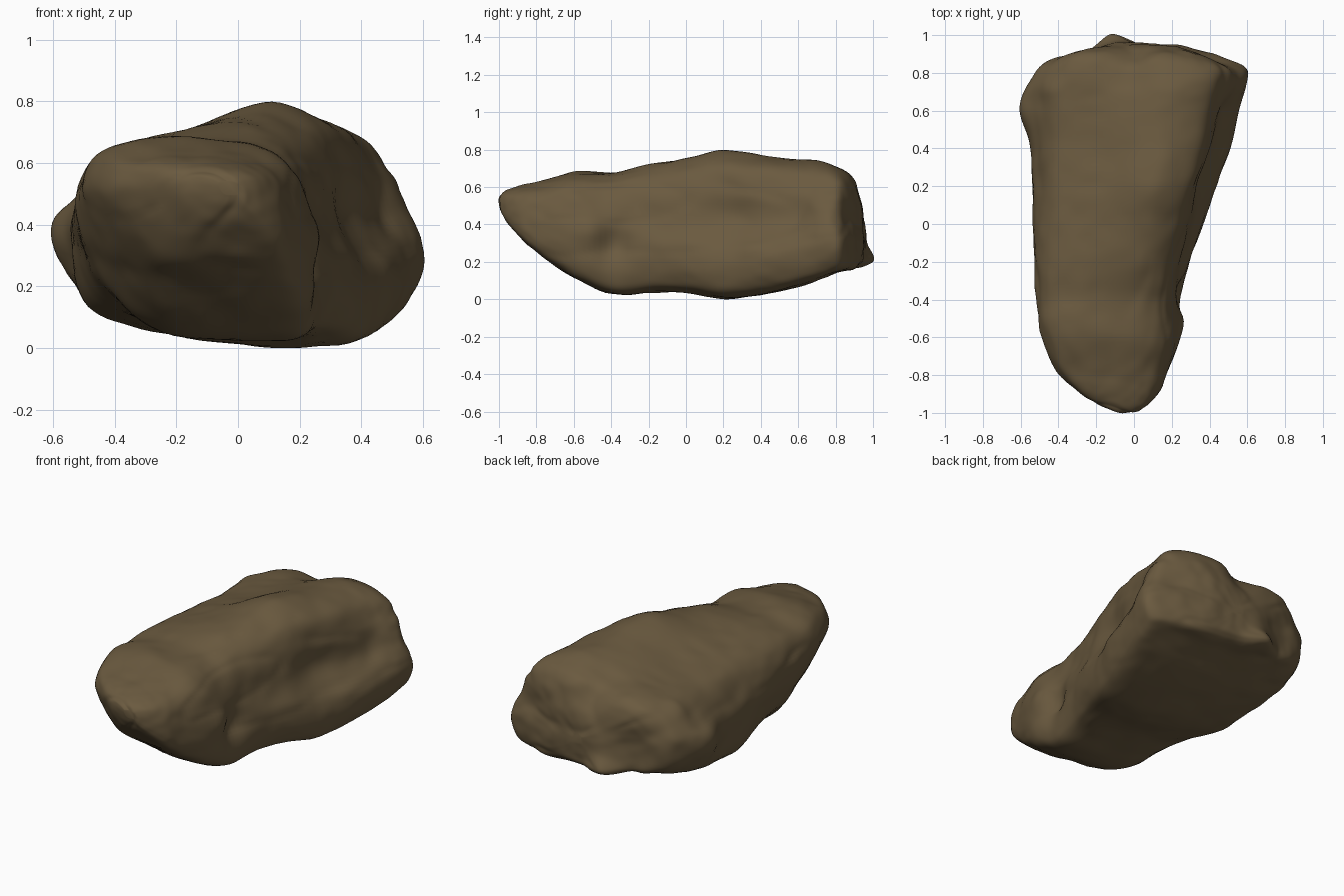
import bpy
import bmesh
import math
from mathutils import Matrix, Vector, noise

cube = bpy.data.objects.get("Cube")
if cube:
    bpy.data.objects.remove(cube, do_unlink=True)

AROUND, ALONG = 8, 7

# Cross-sections (x, z), one for the narrow end and one for the wide end
NARROW = [(-.525, .46), (-.51, .59), (-.43, .66), (-.26, .695), (0, .68), (.13, .64), (.21, .56),
          (.25, .42), (.265, .28), (.26, .13), (.2, .04), (0, .03), (-.25, .06), (-.42, .24)]
WIDE = [(-.56, .35), (-.52, .49), (-.42, .61), (-.17, .68), (.14, .78), (.36, .715), (.43, .58),
        (.45, .42), (.545, .27), (.53, .11), (.43, .025), (.1, .02), (-.27, .065), (-.5, .14)]

# Envelope along the length: y, left x, right x, bottom z, top z
ENVELOPE = [
    (-1, -.06, 0, .5, .545), (-.985, -.12, .03, .46, .57), (-.95, -.2, .08, .41, .59),
    (-.88, -.31, .14, .33, .61), (-.78, -.41, .18, .24, .635), (-.6, -.49, .24, .12, .685),
    (-.4, -.52, .25, .03, .69), (-.2, -.53, .295, .035, .735), (0, -.535, .37, .035, .765),
    (.2, -.54, .445, .005, .8), (.4, -.545, .515, .025, .775), (.6, -.56, .56, .07, .755),
    (.72, -.555, .59, .11, .745), (.82, -.51, .595, .145, .71), (.885, -.42, .47, .16, .67),
    (.92, -.31, .35, .18, .61), (.945, -.13, .24, .22, .5), (.95, .03, .09, .33, .38)]

# Local lumps and hollows: centre, pull vector, radius
LUMPS = [
    ((-.11, .92, .19), (-.01, .075, 0), .08),
    ((-.05, .9, .26), (0, .02, 0), .16),
    ((-.55, .6, .37), (-.05, 0, 0), .11),
    ((.25, -.51, .38), (.03, 0, 0), .09),
    ((.26, -.38, .3), (-.045, 0, 0), .08),
    ((.42, .24, .4), (-.035, 0, 0), .18),
    ((.5, .74, .46), (.06, 0, .01), .11),
    ((-.15, -.65, .25), (0, .04, .02), .1),
    ((0, .75, .72), (0, 0, -.025), .1),
    ((-.27, .88, .6), (0, .02, .03), .14),
    ((0, .92, .62), (0, -.03, -.02), .09),
    ((-.3, .92, .36), (0, -.03, 0), .12)]


def catmull(a, b, c, d, t):
    return tuple(.5 * (2 * q + (r - p) * t + (2 * p - 5 * q + 4 * r - s) * t * t
                       + (3 * q - p - 3 * r + s) * t ** 3) for p, q, r, s in zip(a, b, c, d))


def resample(points, steps, closed):
    """Smooth curve through the points."""
    n, result = len(points), []
    pick = (lambda i: points[i % n]) if closed else (lambda i: points[min(max(i, 0), n - 1)])
    for i in range(n if closed else n - 1):
        for k in range(steps):
            result.append(catmull(*(pick(i + j) for j in (-1, 0, 1, 2)), k / steps))
    return result if closed else result + [points[-1]]


def unit_section(points):
    """Smooth section scaled to fill the unit square."""
    pts = resample(points, AROUND, True)
    low = [min(c) for c in zip(*pts)]
    high = [max(c) for c in zip(*pts)]
    return [tuple((v - l) / (h - l) for v, l, h in zip(p, low, high)) for p in pts]


# Loft the body through the envelope
bm = bmesh.new()
narrow, wide = unit_section(NARROW), unit_section(WIDE)
rings = []
for y, x0, x1, z0, z1 in resample(ENVELOPE, ALONG, False):
    mix = min(max((y + .5) / .7, 0), 1)
    ring = []
    for a, b in zip(narrow, wide):
        u, v = a[0] + (b[0] - a[0]) * mix, a[1] + (b[1] - a[1]) * mix
        ring.append(bm.verts.new((x0 + (x1 - x0) * u, y, z0 + (z1 - z0) * v)))
    rings.append(ring)
for r0, r1 in zip(rings, rings[1:]):
    for i in range(len(r0)):
        j = (i + 1) % len(r0)
        bm.faces.new((r0[i], r0[j], r1[j], r1[i]))
bm.faces.new(rings[0])
bm.faces.new(rings[-1])
bmesh.ops.recalc_face_normals(bm, faces=bm.faces)

# Lumps and hollows
for centre, pull, radius in LUMPS:
    for v in bm.verts:
        d = (v.co - Vector(centre)).length / radius
        if d < 3:
            v.co += Vector(pull) * math.exp(-d * d)

# Weathered surface: small swells, fine grain and shallow ledges
bm.normal_update()
moves = []
for v in bm.verts:
    p = v.co
    swell = noise.noise(p * 5) * .005 + noise.noise(p * 10) * .007
    grain = noise.noise(p * 20) * .003
    ledge = -.006 * max(0, 1 - 9 * abs(noise.noise(Vector((p.x * 3, p.y * 2, p.z * 4)))))
    moves.append(v.normal * (swell + grain + ledge))
for v, move in zip(bm.verts, moves):
    v.co += move
for _ in range(2):
    bmesh.ops.smooth_vert(bm, verts=bm.verts, factor=.4,
                          use_axis_x=True, use_axis_y=True, use_axis_z=True)

# Rest the boulder on the ground
lowest = min(v.co.z for v in bm.verts)
bm.transform(Matrix.Translation((0, 0, -lowest)))
for f in bm.faces:
    f.smooth = True

mesh = bpy.data.meshes.new("boulder")
bm.to_mesh(mesh)
bm.free()
boulder = bpy.data.objects.new("boulder", mesh)
bpy.context.collection.objects.link(boulder)

# Brown stone
stone = bpy.data.materials.new("brown_stone")
stone.use_nodes = True
colour = (.145, .102, .05, 1)
stone.diffuse_color = colour
stone.node_tree.nodes["Principled BSDF"].inputs["Base Color"].default_value = colour
mesh.materials.append(stone)
